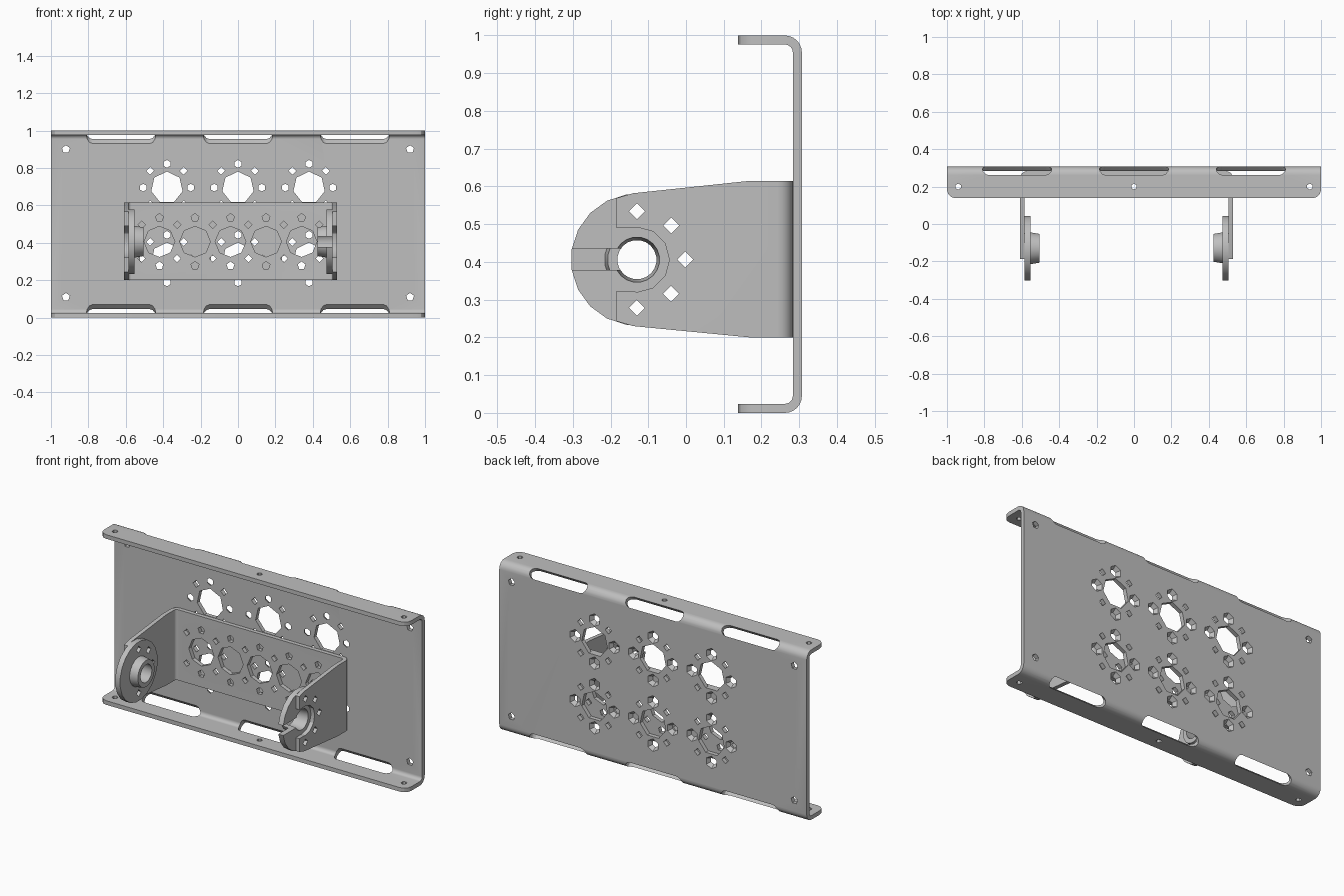
import bpy, bmesh, math
from mathutils import Matrix, Vector

cube = bpy.data.objects.get("Cube")
if cube:
    bpy.data.objects.remove(cube)

steel = bpy.data.materials.new("plain grey steel")
steel.use_nodes = True
grey = (0.52, 0.52, 0.52, 1)
steel.diffuse_color = grey
steel.node_tree.nodes["Principled BSDF"].inputs["Base Color"].default_value = grey


def make(name, bm):
    bmesh.ops.recalc_face_normals(bm, faces=bm.faces)
    me = bpy.data.meshes.new(name)
    bm.to_mesh(me)
    bm.free()
    ob = bpy.data.objects.new(name, me)
    bpy.context.collection.objects.link(ob)
    me.materials.append(steel)
    return ob


def prism(bm, loop, a, b, place):
    """Extrude a 2D loop from a to b; place(u, v, w) gives the 3D point."""
    n = len(loop)
    lo = [bm.verts.new(place(u, v, a)) for u, v in loop]
    hi = [bm.verts.new(place(u, v, b)) for u, v in loop]
    bm.faces.new(lo)
    bm.faces.new(hi[::-1])
    for i in range(n):
        bm.faces.new((lo[i], hi[i], hi[(i + 1) % n], lo[(i + 1) % n]))


def drill(bm, p, q, r1, r2=None, sides=7):
    """Tapered hole cutter from p to q."""
    p, q = Vector(p), Vector(q)
    d = q - p
    m = Matrix.Translation((p + q) / 2) @ d.to_track_quat('Z', 'Y').to_matrix().to_4x4()
    bmesh.ops.create_cone(bm, cap_ends=True, segments=sides, radius1=r1,
                          radius2=r2 or r1, depth=d.length, matrix=m)


def boolean(ob, bm, op='DIFFERENCE'):
    cutter = make("cutter", bm)
    cutter.hide_render = True
    mod = ob.modifiers.new("cut", 'BOOLEAN')
    mod.operation, mod.object, mod.solver = op, cutter, 'EXACT'
    dg = bpy.context.evaluated_depsgraph_get()
    me = bpy.data.meshes.new_from_object(ob.evaluated_get(dg))
    ob.modifiers.clear()
    ob.data = me
    bpy.data.objects.remove(cutter)
    me.materials.clear()
    me.materials.append(steel)


def arc(cx, cy, r, a0, a1, n=6):
    return [(cx + r * math.cos(math.radians(a0 + (a1 - a0) * i / n)),
             cy + r * math.sin(math.radians(a0 + (a1 - a0) * i / n))) for i in range(n + 1)]


def channel(front, back, a0, a1, t, r):
    """U section of folded sheet, open towards the front."""
    c, lo, hi = back - r, a0 + r, a1 - r
    return ([(front, a0)] + arc(c, lo, r, -90, 0) + arc(c, hi, r, 0, 90) + [(front, a1)]
            + [(front, a1 - t)] + arc(c, hi, r - t, 90, 0)
            + arc(c, lo, r - t, 0, -90) + [(front, a0 + t)])


along_x = lambda u, v, w: (w, u, v)
T = 0.024
BACK = 0.307
WEB = BACK - T

# Folded mounting panel with rounded flange corners
bm = bmesh.new()
prism(bm, channel(0.138, BACK, 0, 1, T, 0.045), -1, 1, along_x)
corners = [e for e in bm.edges if all(v.co.y < 0.14 and abs(v.co.x) > 0.99 for v in e.verts)
           and abs(e.verts[0].co.x - e.verts[1].co.x) < 0.01]
bmesh.ops.bevel(bm, geom=corners, offset=0.045, segments=3, profile=0.5, affect='EDGES')
panel = make("mounting_panel", bm)

# Long slots through both folds
bm = bmesh.new()
h = 0.032
slot = arc(0.153, 0, h, -90, 90) + arc(-0.153, 0, h, 90, 270)
k = math.sqrt(0.5)
for x in (-0.625, 0, 0.625):
    for mid, s in ((0.987, 1), (0.013, -1)):
        prism(bm, slot, -0.07, 0.05, lambda u, v, w: (
            x + u, 0.294 + k * (w - v), mid + s * k * (w + v)))

# Screw holes in the flanges and panel corners
for x in (-0.94, 0, 0.94):
    for z in (0.012, 0.988):
        drill(bm, (x, 0.2, z - 0.03), (x, 0.2, z + 0.03), 0.016, sides=6)
for x in (-0.92, 0.92):
    for z in (0.11, 0.9):
        drill(bm, (x, 0.25, z), (x, 0.34, z), 0.022, sides=5)

# Hole clusters: one large opening, four countersunk and four small holes
for x in (-0.38, 0, 0.38):
    for z in (0.315, 0.695):
        drill(bm, (x, 0.25, z), (x, 0.34, z), 0.086)
        for i in range(8):
            a = i * math.pi / 4
            hx, hz = x + 0.127 * math.cos(a), z + 0.127 * math.sin(a)
            if i % 2:
                drill(bm, (hx, 0.25, hz), (hx, 0.34, hz), 0.021, sides=4)
            else:
                drill(bm, (hx, WEB - 0.01, hz), (hx, BACK + 0.01, hz), 0.014, 0.044, sides=6)
boolean(panel, bm)

# U bracket fixed to the panel front
LEFT, RIGHT = 0.53, -0.61
Z0, Z1, HY, HZ = 0.2, 0.615, -0.13, 0.406
bm = bmesh.new()
prism(bm, channel(-0.186, WEB, RIGHT, LEFT, T, 0.04), Z0, Z1, lambda u, v, w: (v, u, w))
bracket = make("u_bracket", bm)

# Taper the arms
bm = bmesh.new()
prism(bm, [(0.32, Z0), (0.32, Z1), (0.17, Z1), (-0.14, 0.582), (-0.25, 0.55),
           (-0.25, 0.262), (-0.14, 0.23), (0.17, Z0)], -0.8, 0.8, along_x)
boolean(bracket, bm, 'INTERSECT')

# Hub opening, then the notch leading to it
bm = bmesh.new()
drill(bm, (-0.8, HY, HZ), (0.8, HY, HZ), 0.086, sides=12)
boolean(bracket, bm)
bm = bmesh.new()
prism(bm, [(-0.3, HZ - 0.085), (HY, HZ - 0.085), (HY, HZ + 0.085), (-0.3, HZ + 0.085)],
      -0.8, 0.8, along_x)
boolean(bracket, bm)


def bolt_circle():
    bm = bmesh.new()
    for i in range(5):
        a = math.radians(-90 + 45 * i)
        y, z = HY + 0.128 * math.cos(a), HZ + 0.128 * math.sin(a)
        drill(bm, (-0.8, y, z), (0.8, y, z), 0.021, sides=4)
    return bm


boolean(bracket, bolt_circle())

# Row of large and small holes in the bracket base
bm = bmesh.new()
mid = (LEFT + RIGHT) / 2
Y0, Y1 = 0.23, 0.31
for i in range(-2, 3):
    x = mid + 0.19 * i
    drill(bm, (x, Y0, HZ), (x, Y1, HZ), 0.082, sides=8)
    for s in (-1, 1):
        drill(bm, (x, Y0, HZ + 0.128 * s), (x, Y1, HZ + 0.128 * s), 0.022, sides=5)
for i in range(6):
    x = mid + 0.19 * (i - 2.5)
    for s in (-1, 1):
        drill(bm, (x, Y0, HZ + 0.09 * s), (x, Y1, HZ + 0.09 * s), 0.02, sides=4)
boolean(bracket, bm)


# Bearing discs with tubular hubs on the inner faces of the arms
def bearing(name, x, s):
    prof = [(0, 0.06), (0, 0.175), (0.032, 0.175), (0.032, 0.086), (0.08, 0.078), (0.08, 0.052)]
    bm = bmesh.new()
    n = 20
    rings = []
    for i in range(n):
        a = 2 * math.pi * (i + 0.5) / n
        rings.append([bm.verts.new((x + s * d, HY + r * math.cos(a), HZ + r * math.sin(a)))
                      for d, r in prof])
    for i in range(n):
        p, q = rings[i], rings[(i + 1) % n]
        for j in range(len(prof)):
            m = (j + 1) % len(prof)
            bm.faces.new((p[j], p[m], q[m], q[j]))
    ob = make(name, bm)
    boolean(ob, bolt_circle())
    return ob


right_bearing = bearing("right_bearing", RIGHT + T, 1)
left_bearing = bearing("left_bearing", LEFT - T, -1)

# Entry slot in the left bearing
bm = bmesh.new()
prism(bm, [(-0.4, 0.378), (HY, 0.378), (HY, 0.435), (-0.4, 0.435)], 0.3, 0.7, along_x)
boolean(left_bearing, bm)

# Smooth folds and rims, crisp edges
for ob in (panel, bracket, right_bearing, left_bearing):
    bpy.ops.object.select_all(action='DESELECT')
    ob.select_set(True)
    bpy.context.view_layer.objects.active = ob
    bpy.ops.object.shade_smooth_by_angle(angle=math.radians(30))
